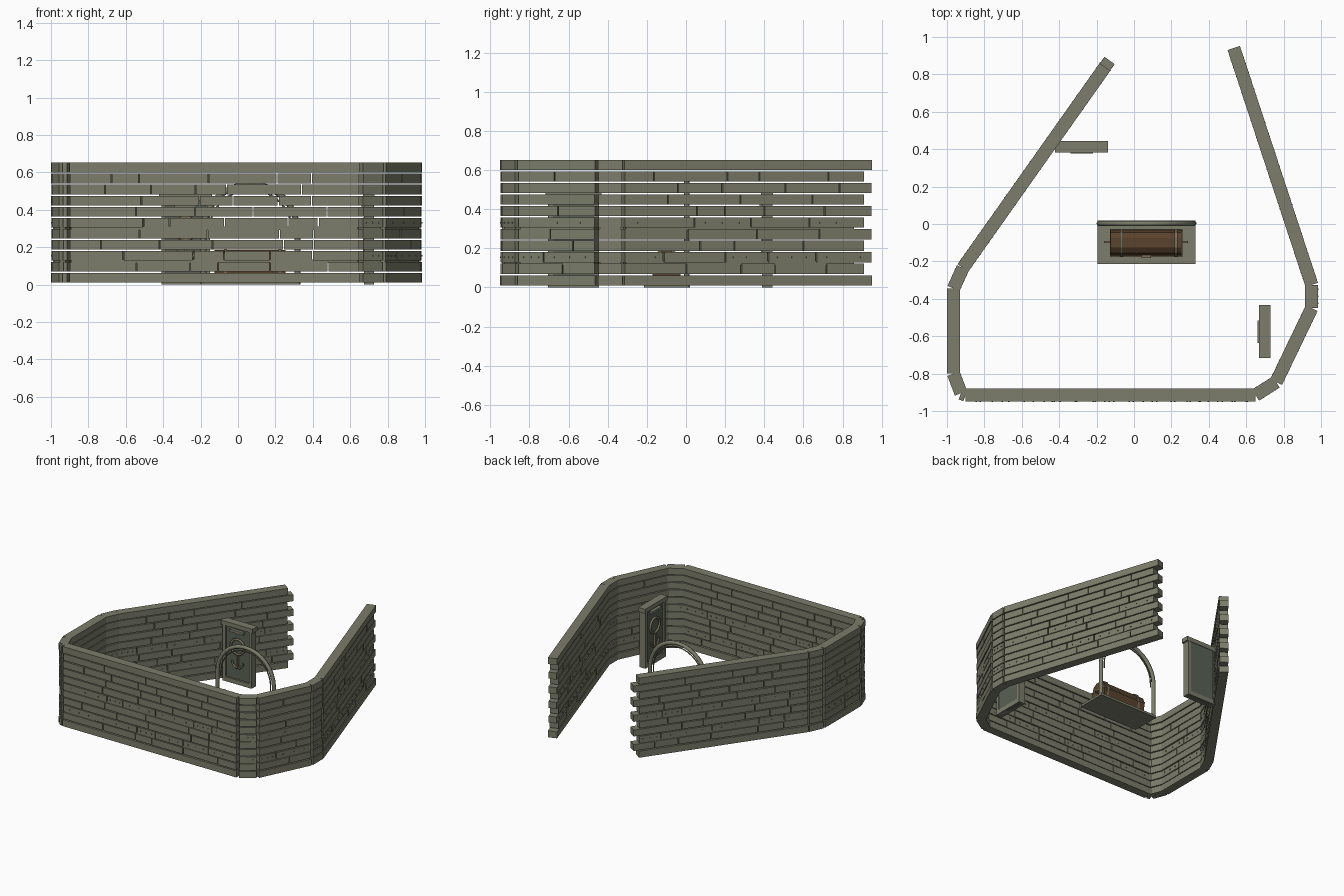
import bpy, bmesh, random
from math import pi, sin, cos, atan2
from mathutils import Matrix, Vector

if "Cube" in bpy.data.objects:
    bpy.data.objects.remove(bpy.data.objects["Cube"])

random.seed(4)


def material(name, col):
    m = bpy.data.materials.new(name)
    m.diffuse_color = (*col, 1)
    m.use_nodes = True
    m.node_tree.nodes["Principled BSDF"].inputs["Base Color"].default_value = m.diffuse_color
    return m


STONE = material("mossy_stone", (0.20, 0.205, 0.145))
DARK = material("dark_stone", (0.10, 0.12, 0.09))
BROWN = material("brown_wood", (0.10, 0.055, 0.025))
METAL = material("aged_metal", (0.19, 0.16, 0.10))


def add_box(bm, size, mat):
    bmesh.ops.create_cube(bm, size=1, matrix=mat @ Matrix.Diagonal((*size, 1)))


def finish(bm, name, mat, world=Matrix()):
    me = bpy.data.meshes.new(name)
    bmesh.ops.recalc_face_normals(bm, faces=bm.faces)
    bm.to_mesh(me)
    bm.free()
    ob = bpy.data.objects.new(name, me)
    bpy.context.collection.objects.link(ob)
    me.materials.append(mat)
    ob.matrix_world = world
    return ob


def boxes(name, items, mat, world=Matrix()):
    # items: (x0, x1, y0, y1, z0, z1)
    bm = bmesh.new()
    for x0, x1, y0, y1, z0, z1 in items:
        add_box(bm, (x1 - x0, y1 - y0, z1 - z0),
                Matrix.Translation(((x0 + x1) / 2, (y0 + y1) / 2, (z0 + z1) / 2)))
    return finish(bm, name, mat, world)


def tube(name, pts, r, mat, world=Matrix(), cyclic=False):
    cu = bpy.data.curves.new(name, 'CURVE')
    cu.dimensions = '3D'
    cu.bevel_depth = r
    cu.bevel_resolution = 1
    cu.use_fill_caps = True
    sp = cu.splines.new('POLY')
    sp.points.add(len(pts) - 1)
    for p, c in zip(sp.points, pts):
        p.co = (*c, 1)
    sp.use_cyclic_u = cyclic
    ob = bpy.data.objects.new(name, cu)
    bpy.context.collection.objects.link(ob)
    cu.materials.append(mat)
    ob.matrix_world = world
    return ob


# Boundary wall: eleven courses of long blocks following an open path
PATH = [(-0.155, 0.84), (-0.915, -0.235), (-0.965, -0.345), (-0.965, -0.80), (-0.925, -0.905),
        (-0.90, -0.915), (0.65, -0.915), (0.76, -0.845), (0.95, -0.45), (0.95, -0.325), (0.56, 0.86)]
ROWS, PITCH, HIGH, THICK, GAP = 11, 0.059, 0.052, 0.066, 0.006
LAST = len(PATH) - 2
for s, (a, b) in enumerate(zip(PATH, PATH[1:])):
    a, b = Vector(a), Vector(b)
    d = (b - a).normalized()
    length = (b - a).length
    frame = Matrix.Translation((a.x, a.y, 0)) @ Matrix.Rotation(atan2(d.y, d.x), 4, 'Z')
    bm = bmesh.new()
    for r in range(ROWS):
        start, end = 0.0, length
        # toothed free ends
        if s == 0:
            start = -0.045 if r % 2 else 0.0
        if s == LAST:
            end += 0.085 if r % 2 == 0 else 0.045
        z = 0.01 + r * PITCH + HIGH / 2
        edge_row = r in (0, ROWS - 1)
        u = start
        while u < end - 1e-4:
            w = random.uniform(0.14, 0.42)
            if edge_row or end - u - w < 0.1:
                w = end - u
            t = THICK + (0.004 if edge_row else random.uniform(-0.006, 0.002))
            g = 0 if edge_row else GAP
            add_box(bm, (w - g, t, HIGH), frame @ Matrix.Translation((u + w / 2, 0, z)))
            # small studs on the wide lower courses
            if r in (2, 5) and w > 0.12:
                for k in (0.2, 0.5, 0.8):
                    add_box(bm, (0.008, THICK + 0.006, 0.008),
                            frame @ Matrix.Translation((u + w * k, 0, z)))
            u += w
    # backing between the paired courses
    for r in (1, 4):
        zc = 0.01 + (r + 1) * PITCH - (PITCH - HIGH) / 2
        add_box(bm, (length - 0.02, THICK * 0.75, 0.02), frame @ Matrix.Translation((length / 2, 0, zc)))
    finish(bm, f"wall_section_{s}", STONE)

# Base slab under the chest
boxes("base_slab", [(-0.195, 0.33, -0.215, 0.02, 0, 0.018)], STONE)

# Chest: chamfered profile swept along x
PROFILE = [(-0.165, 0.02), (-0.035, 0.02), (-0.03, 0.125), (-0.045, 0.165),
           (-0.075, 0.185), (-0.125, 0.185), (-0.155, 0.165), (-0.17, 0.125)]


def chest_part(name, x0, x1, grow, mat):
    bm = bmesh.new()
    vs = [bm.verts.new((x0, -0.1 + (y + 0.1) * grow, 0.02 + (z - 0.02) * grow)) for y, z in PROFILE]
    f = bm.faces.new(vs)
    ext = bmesh.ops.extrude_face_region(bm, geom=[f])
    bmesh.ops.translate(bm, vec=(x1 - x0, 0, 0),
                        verts=[v for v in ext['geom'] if isinstance(v, bmesh.types.BMVert)])
    finish(bm, name, mat)


chest_part("chest_body", -0.125, 0.255, 1.0, BROWN)
for i, x in enumerate((-0.067, 0.225)):
    chest_part(f"chest_band_{i}", x - 0.008, x + 0.008, 1.06, METAL)
boxes("chest_lid_rim", [(-0.128, 0.258, -0.176, -0.026, 0.117, 0.127)], METAL)
boxes("chest_clasp", [(0.04, 0.09, -0.182, -0.165, 0.10, 0.145)], METAL)
boxes("chest_handles", [(-0.16, -0.12, -0.102, -0.092, 0.09, 0.10),
                        (0.25, 0.29, -0.102, -0.092, 0.09, 0.10)], METAL)


# Arch standing behind the chest
def arch(cx, y, r, z0, zs, n=16):
    pts = [(cx + r * cos(pi * i / n), y, zs + r * sin(pi * i / n)) for i in range(n + 1)]
    return [(cx + r, y, z0)] + pts + [(cx - r, y, z0)]


tube("arch_frame", arch(0.067, 0.003, 0.252, 0.0, 0.285), 0.016, STONE)
tube("arch_inner_rod", arch(0.067, 0.003, 0.222, 0.25, 0.285), 0.005, METAL)


# Two framed standing panels, facing local -y
def panel(tag, world):
    boxes(f"{tag}_board", [(-0.12, 0.12, -0.012, 0.028, 0.0, 0.47)], DARK, world)
    boxes(f"{tag}_frame", [(-0.13, -0.105, -0.025, 0.03, 0.0, 0.46), (0.105, 0.13, -0.025, 0.03, 0.0, 0.46),
                           (-0.13, 0.13, -0.025, 0.03, 0.0, 0.035),
                           (-0.142, 0.142, -0.03, 0.032, 0.45, 0.485)], STONE, world)
    ring = [(0.06 * cos(2 * pi * i / 16), -0.018, 0.30 + 0.06 * sin(2 * pi * i / 16)) for i in range(16)]
    tube(f"{tag}_ring", ring, 0.009, METAL, world, True)
    hook = [(0.05 * cos(pi * (1 + i / 8)), -0.018, 0.18 + 0.05 * sin(pi * (1 + i / 8))) for i in range(9)]
    tube(f"{tag}_hook", hook, 0.008, METAL, world)
    boxes(f"{tag}_stem", [(-0.007, 0.007, -0.03, -0.01, 0.13, 0.24)], METAL, world)
    boxes(f"{tag}_ledge", [(-0.06, 0.06, -0.037, -0.01, 0.415, 0.435)], STONE, world)


panel("back_panel", Matrix.Translation((-0.28, 0.413, 0)))
panel("side_panel", Matrix.Translation((0.698, -0.575, 0)) @ Matrix.Rotation(-pi / 2, 4, 'Z'))
